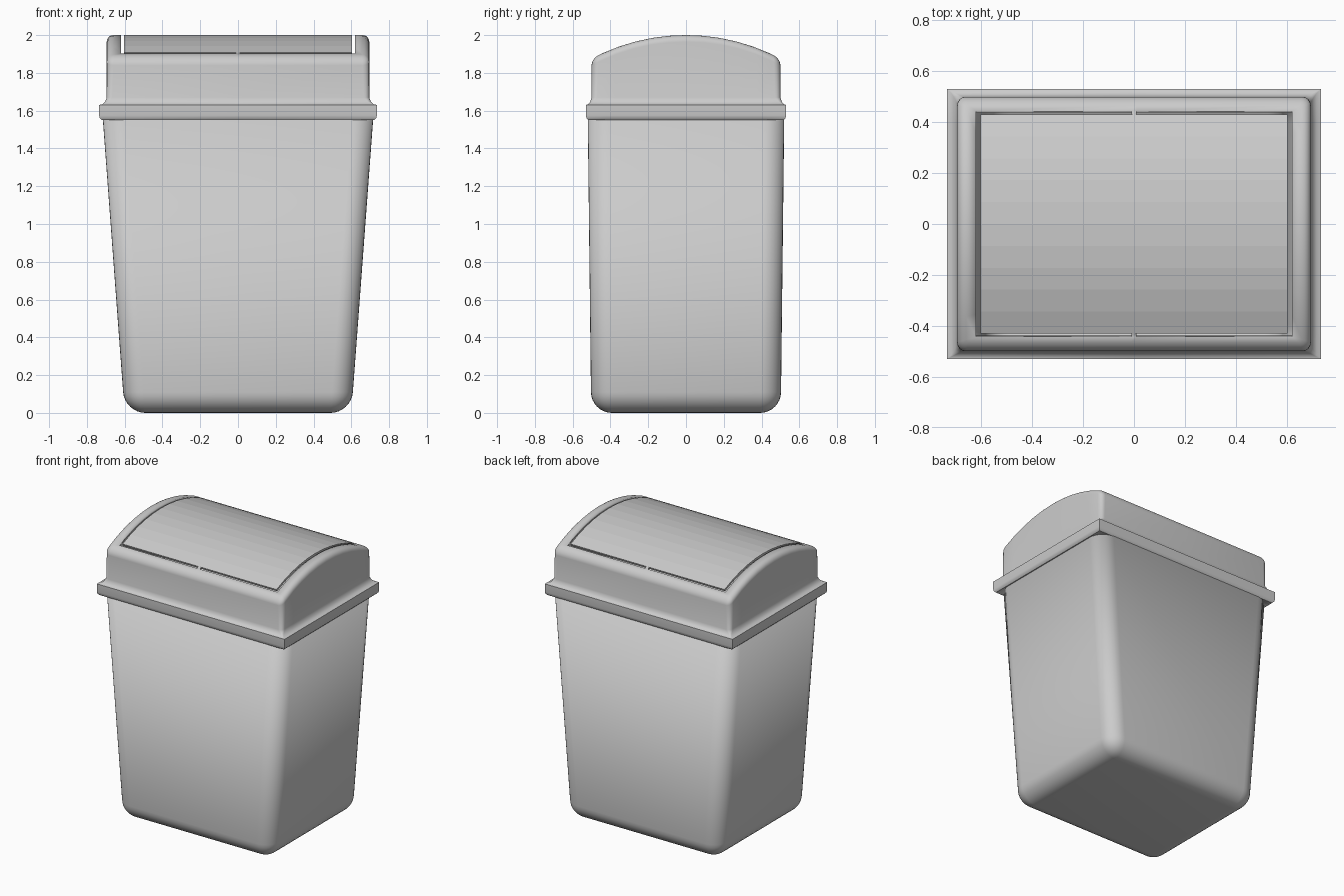
import bpy, bmesh
from math import sin, cos, pi, sqrt

if "Cube" in bpy.data.objects:
    bpy.data.objects.remove(bpy.data.objects["Cube"])

K, N, TAB = 5, 10, 0.01      # corner points, side segments, half width of hinge tab


def arc_z(y):
    """Height of the domed lid at depth y."""
    r = 1.0625
    return 2.0 - r + sqrt(r * r - y * y)


def ring(hx, hy, r, z):
    """Rounded rectangle, counter-clockwise; z is a number or a function of y."""
    pts = []

    def corner(sx, sy, start):
        for k in range(K):
            a = start + k * pi / 2 / (K - 1)
            pts.append((sx * (hx - r) + r * cos(a), sy * (hy - r) + r * sin(a)))

    def side(sx):
        for k in range(1, N):
            pts.append((sx * hx, sx * (hy - r) * (2 * k / N - 1)))

    corner(1, 1, 0)
    pts.extend([(TAB, hy), (-TAB, hy)])
    corner(-1, 1, pi / 2)
    side(-1)
    corner(-1, -1, pi)
    pts.extend([(-TAB, -hy), (TAB, -hy)])
    corner(1, -1, 1.5 * pi)
    side(1)
    return [(x, y, z(y) if callable(z) else z) for x, y in pts]


def finish(bm, name, thickness):
    bm.normal_update()
    me = bpy.data.meshes.new(name)
    bm.to_mesh(me)
    bm.free()
    ob = bpy.data.objects.new(name, me)
    bpy.context.collection.objects.link(ob)
    bpy.ops.object.select_all(action='DESELECT')
    bpy.context.view_layer.objects.active = ob
    ob.select_set(True)
    bpy.ops.object.shade_smooth_by_angle(angle=0.7)
    mod = ob.modifiers.new("wall", 'SOLIDIFY')
    mod.thickness = thickness
    mod.offset = -1
    return ob


# Tapered bin body, rounded below and at the vertical corners, open on top
bm = bmesh.new()
bmesh.ops.create_cube(bm, size=2)
for v in bm.verts:
    top = v.co.z > 0
    v.co.x *= 0.716 if top else 0.6
    v.co.y *= 0.52 if top else 0.502
    v.co.z = 1.56 if top else 0
edges = [e for e in bm.edges if min(v.co.z for v in e.verts) < 0.1]
bmesh.ops.bevel(bm, geom=edges, offset=0.11, offset_type='OFFSET', segments=8,
                profile=0.5, affect='EDGES')
bm.normal_update()
bmesh.ops.delete(bm, geom=[f for f in bm.faces if f.normal.z > 0.9], context='FACES')
finish(bm, "bin_body", 0.015)

# Lid: rim with mitred corners, hollow fillet, wall, rounded edge, domed frame
rings = [ring(*p) for p in [
    (0.70, 0.50, 0.1, 1.55), (0.722, 0.518, 0, 1.55), (0.732, 0.527, 0, 1.56),
    (0.735, 0.53, 0, 1.575), (0.735, 0.53, 0, 1.63), (0.718, 0.519, 0.005, 1.634),
    (0.703, 0.507, 0.015, 1.647), (0.695, 0.5, 0.03, 1.67)]]
B = 0.035
for k in range(6):
    a = k * pi / 10
    inset = B * (1 - cos(a))
    rings.append(ring(0.695 - inset, 0.5 - inset, 0.035 - inset * 0.7,
                      lambda y, a=a: arc_z(y) - B * (1 - sin(a))))
rings.append(ring(0.62, 0.445, 0, arc_z))
rings.append(ring(0.603, 0.43, 0, arc_z))

bm = bmesh.new()
loops = [[bm.verts.new(p) for p in r] for r in rings]
n = len(rings[0])
back, front = K, 3 * K + N + 1
for j, (lo, hi) in enumerate(zip(loops, loops[1:])):
    # the last gap is the open slot, bridged only by the two hinge tabs
    for i in ((back, front) if j == len(loops) - 2 else range(n)):
        m = (i + 1) % n
        bm.faces.new((lo[i], lo[m], hi[m], hi[i]))

# Swing panel inside the slot, in strips along the dome
p = loops[-1]
s = 2 * K + 1
left = p[s:s + N + 1]
right = [p[0]] + p[:n - N - 1:-1]
for j in range(N):
    f = [left[j], left[j + 1], right[j + 1], right[j]]
    if j == 0:
        f += [p[back], p[back + 1]]
    if j == N - 1:
        f[2:2] = [p[front], p[front + 1]]
    bm.faces.new(f)
bmesh.ops.remove_doubles(bm, verts=bm.verts, dist=1e-4)
lid = finish(bm, "swing_lid", 0.015)
for f in lid.data.polygons:
    if f.normal.z > 0.85 and abs(f.center.x) < 0.3 and abs(f.center.y) < 0.43:
        f.use_smooth = False
